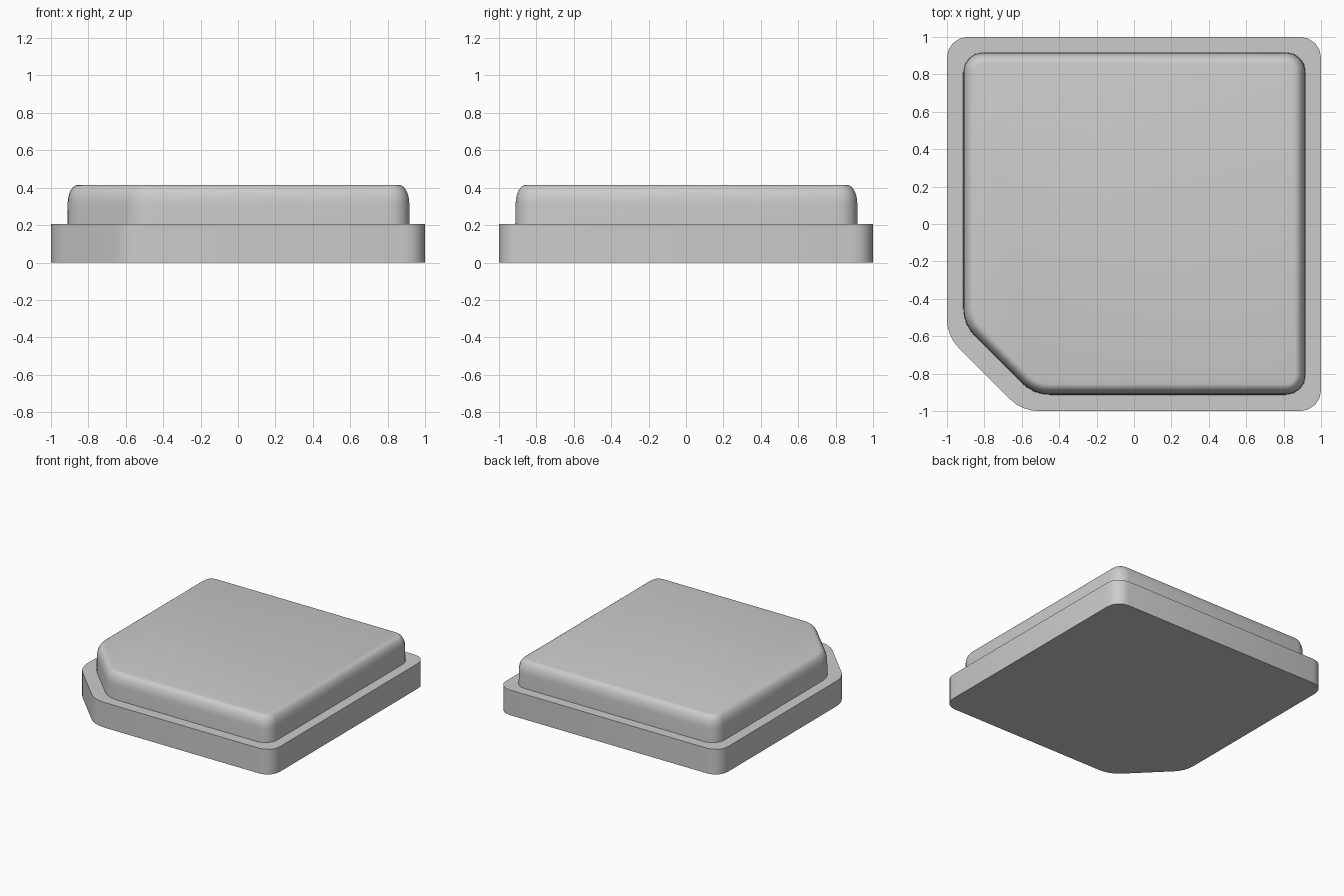
import bpy, bmesh, math
from mathutils import Vector

if "Cube" in bpy.data.objects:
    bpy.data.objects.remove(bpy.data.objects["Cube"])


def outline(lo, hi, cut, r, r_cut, inset=0.0, seg=4):
    """Rounded square with its front-left corner cut off, counter-clockwise."""
    corners = [((lo + cut, lo), r_cut), ((hi, lo), r), ((hi, hi), r),
               ((lo, hi), r), ((lo, lo + cut), r_cut)]
    pts = [Vector(c[0]) for c in corners]
    loop = []
    for i, (_, rad) in enumerate(corners):
        p = pts[i]
        d_in = (p - pts[i - 1]).normalized()
        d_out = (pts[(i + 1) % len(pts)] - p).normalized()
        a0 = math.atan2(-d_in.x, d_in.y)          # outward normal of incoming side
        turn = d_in.angle(d_out)
        # Arc centre stays fixed, so insetting only shrinks the radius
        centre = p - d_in * rad * math.tan(turn / 2) + Vector((-d_in.y, d_in.x)) * rad
        a0 = math.atan2(-d_in.x, d_in.y)
        for k in range(seg + 1):
            a = a0 + turn * k / seg
            # normal of direction (dx, dy) is (dy, -dx)
            loop.append(centre + Vector((math.cos(a), math.sin(a))) * (rad - inset))
    return loop


def loft(name, rings):
    """Solid through stacked outlines, given as (outline, height)."""
    bm = bmesh.new()
    layers = [[bm.verts.new((p.x, p.y, z)) for p in ring] for ring, z in rings]
    bm.faces.new(layers[0][::-1])
    bm.faces.new(layers[-1])
    n = len(layers[0])
    for a, b in zip(layers, layers[1:]):
        for i in range(n):
            j = (i + 1) % n
            bm.faces.new((a[i], a[j], b[j], b[i]))
    bmesh.ops.recalc_face_normals(bm, faces=bm.faces)
    mesh = bpy.data.meshes.new(name)
    bm.to_mesh(mesh)
    bm.free()
    ob = bpy.data.objects.new(name, mesh)
    bpy.context.collection.objects.link(ob)
    bpy.ops.object.select_all(action='DESELECT')
    ob.select_set(True)
    bpy.context.view_layer.objects.active = ob
    bpy.ops.object.shade_smooth_by_angle(angle=math.radians(35))
    return ob


# Base slab
base = outline(-1, 1, 0.4, 0.11, 0.22)
loft("base_plate", [(base, 0), (base, 0.205)])

# Raised cap: upright wall, then a rounded top edge
profile = [(0, 0.205), (0.002, 0.315)]
for k in range(1, 7):
    a = math.pi / 2 * k / 6
    profile.append((0.002 + 0.055 * (1 - math.cos(a)), 0.315 + 0.1 * math.sin(a)))
loft("raised_cap", [(outline(-0.913, 0.918, 0.375, 0.105, 0.21, d), z) for d, z in profile])
